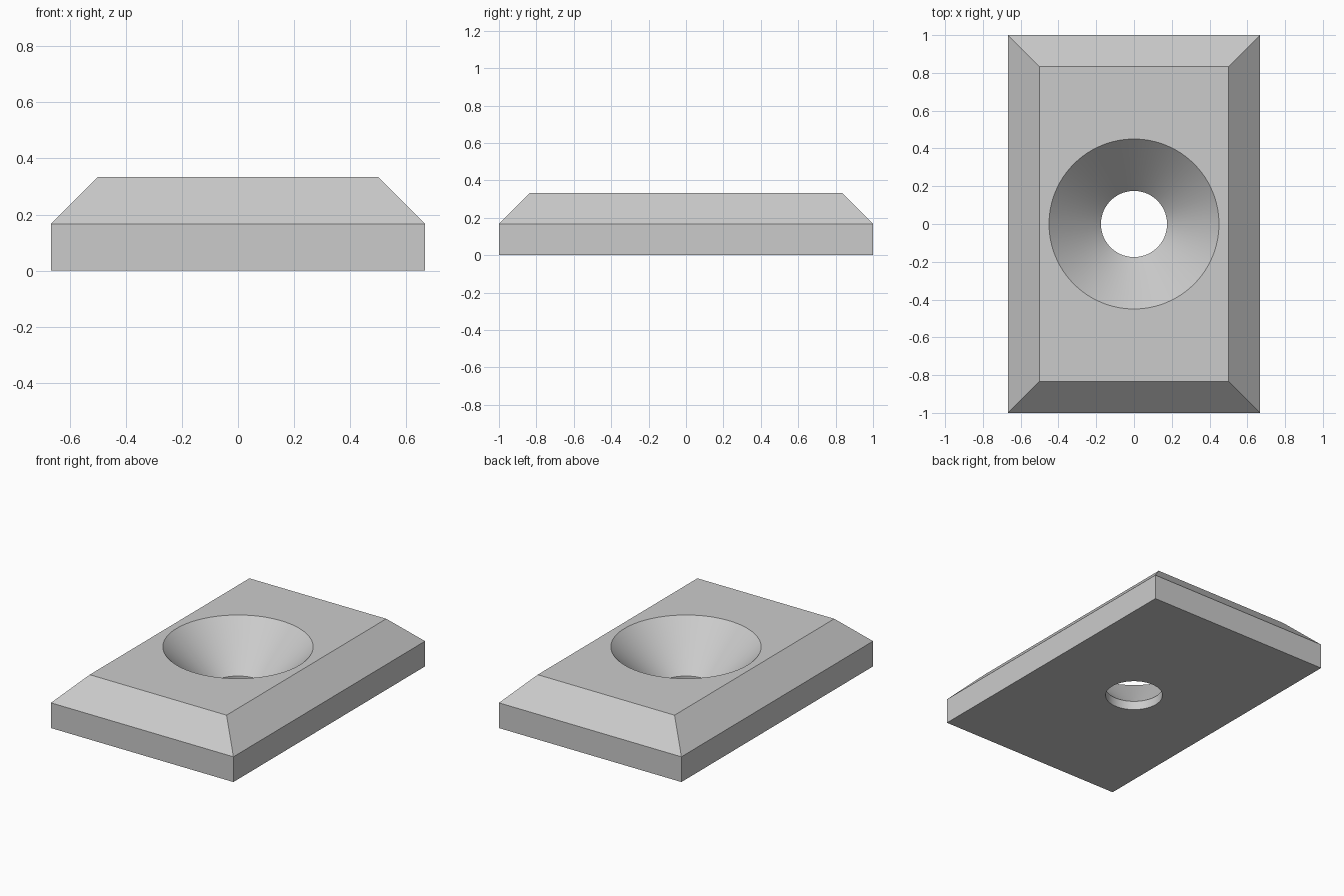
import bpy
import bmesh
import math

if "Cube" in bpy.data.objects:
    bpy.data.objects.remove(bpy.data.objects["Cube"], do_unlink=True)

HALF_X, HALF_Y = 2 / 3, 1.0
HEIGHT, CHAMFER = 1 / 3, 1 / 6
HOLE_R, SINK_R = 0.175, 0.45
SEGMENTS = 96

grey = bpy.data.materials.new("plain grey")
grey.use_nodes = True
colour = (0.6, 0.6, 0.6, 1)
grey.diffuse_color = colour
grey.node_tree.nodes["Principled BSDF"].inputs["Base Color"].default_value = colour


def loft(name, rings):
    """Join closed rings of points, bottom to top, into a capped solid."""
    bm = bmesh.new()
    loops = [[bm.verts.new(p) for p in ring] for ring in rings]
    n = len(loops[0])
    for low, high in zip(loops, loops[1:]):
        for i in range(n):
            j = (i + 1) % n
            bm.faces.new((low[i], low[j], high[j], high[i]))
    bm.faces.new(loops[0][::-1])
    bm.faces.new(loops[-1])
    mesh = bpy.data.meshes.new(name)
    bm.to_mesh(mesh)
    bm.free()
    mesh.materials.append(grey)
    obj = bpy.data.objects.new(name, mesh)
    bpy.context.collection.objects.link(obj)
    return obj


def rectangle(inset, z):
    x, y = HALF_X - inset, HALF_Y - inset
    return [(-x, -y, z), (x, -y, z), (x, y, z), (-x, y, z)]


def circle(r, z):
    angles = [math.tau * i / SEGMENTS for i in range(SEGMENTS)]
    return [(r * math.cos(a), r * math.sin(a), z) for a in angles]


# Rectangular block with a chamfered upper edge
plate = loft("chamfered_plate", [rectangle(0, 0),
                                 rectangle(0, HEIGHT - CHAMFER),
                                 rectangle(CHAMFER, HEIGHT)])

# Countersunk screw hole: straight bore below a 45 degree cone
over = 0.1
cutter = loft("countersink_cutter", [circle(HOLE_R, -over),
                                     circle(HOLE_R, HEIGHT - SINK_R + HOLE_R),
                                     circle(SINK_R + over, HEIGHT + over)])
cutter.hide_render = True

cut = plate.modifiers.new("screw_hole", 'BOOLEAN')
cut.operation = 'DIFFERENCE'
cut.solver = 'EXACT'
cut.object = cutter

bpy.ops.object.select_all(action='DESELECT')
plate.select_set(True)
bpy.context.view_layer.objects.active = plate
bpy.ops.object.modifier_apply(modifier=cut.name)
bpy.data.objects.remove(cutter, do_unlink=True)

# Smooth hole walls, crisp edges elsewhere
bpy.ops.object.shade_smooth_by_angle(angle=math.radians(30))
